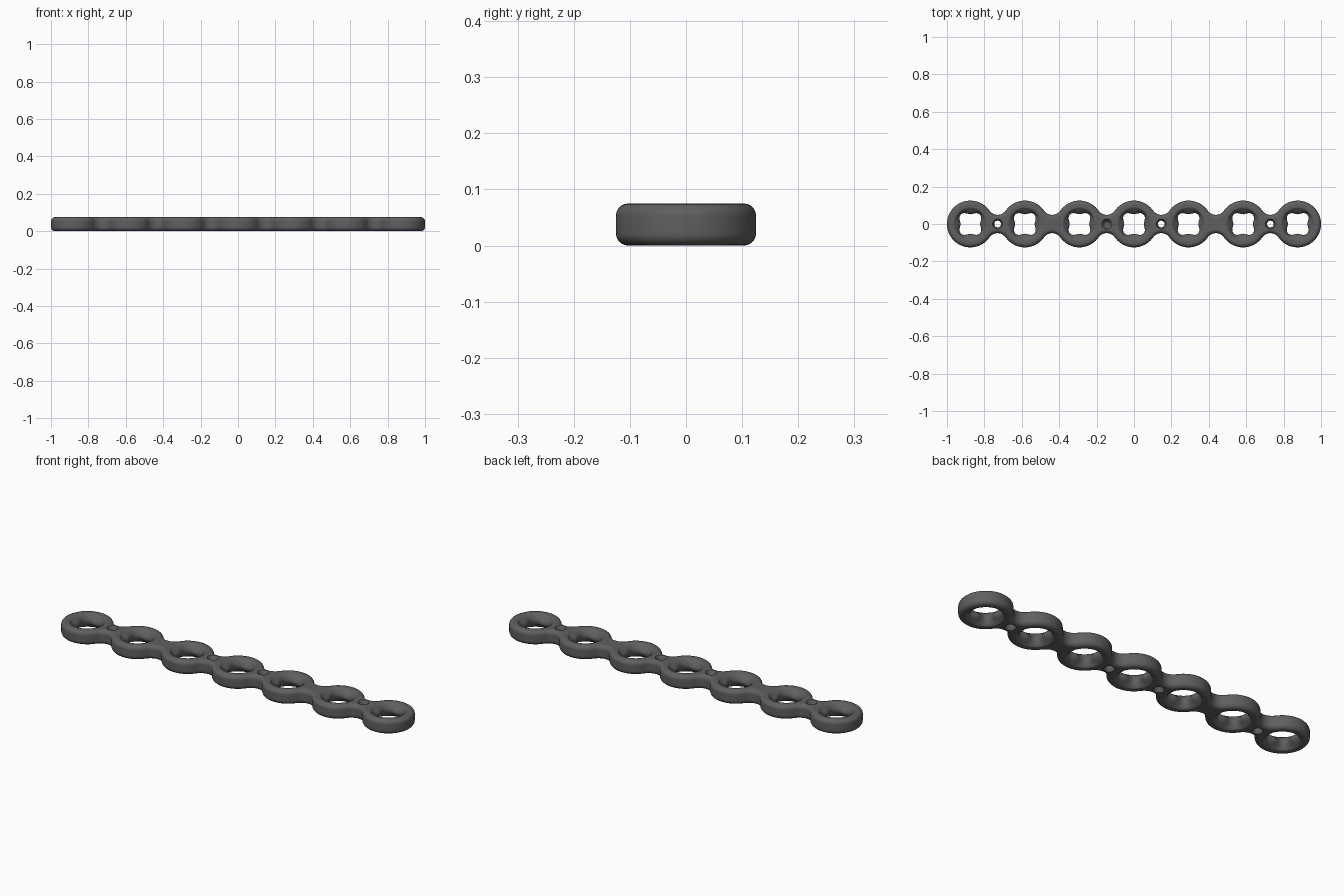
import bpy, bmesh, math

if "Cube" in bpy.data.objects:
    bpy.data.objects.remove(bpy.data.objects["Cube"])

H, R, PITCH, COUNT = 0.075, 0.125, 0.875 / 3, 7
NECK = 0.049                      # half width of the bridges
HALF = PITCH / 2
FIL = (HALF**2 + NECK**2 - R**2) / (2 * (R - NECK))   # fillet between rings
FY = NECK + FIL
TANGENT = math.atan2(FY, HALF)    # angle where ring meets fillet


def outline(d):
    """Plate outline shrunk inward by d, counter-clockwise."""
    def arc(cx, cy, r, a0, a1, n):
        return [(cx + r * math.cos(a0 + (a1 - a0) * i / n),
                 cy + r * math.sin(a0 + (a1 - a0) * i / n)) for i in range(n)]
    top = []
    for k in range(COUNT):
        cx = 0.875 - k * PITCH
        a0 = 0 if k == 0 else TANGENT
        a1 = math.pi if k == COUNT - 1 else math.pi - TANGENT
        top += arc(cx, 0, R - d, a0, a1, 28 if k in (0, COUNT - 1) else 20)
        if k < COUNT - 1:
            top += arc(cx - HALF, FY, FIL + d, -TANGENT, TANGENT - math.pi, 12)
    return top + [(-x, -y) for x, y in top]


def loft(bm, rings):
    """Closed solid through a stack of equal-length loops."""
    loops = [[bm.verts.new(p) for p in ring] for ring in rings]
    n = len(loops[0])
    for a, b in zip(loops, loops[1:]):
        for i in range(n):
            j = (i + 1) % n
            bm.faces.new((a[i], a[j], b[j], b[i]))
    bm.faces.new(loops[0][::-1])
    bm.faces.new(loops[-1])


def make(name, bm):
    bmesh.ops.recalc_face_normals(bm, faces=bm.faces)
    me = bpy.data.meshes.new(name)
    bm.to_mesh(me)
    bm.free()
    ob = bpy.data.objects.new(name, me)
    bpy.context.collection.objects.link(ob)
    return ob


# plate body with rounded top and bottom rims
E = 0.022
rim = [(E * (1 - math.sin(t)), E * (1 - math.cos(t)))
       for t in [math.pi / 2 * i / 5 for i in range(6)]]
profile = rim + [(d, H - z) for d, z in reversed(rim)]
bm = bmesh.new()
loft(bm, [[(x, y, z) for x, y in outline(d)] for d, z in profile])
plate = make("plate", bm)


def hole_ring(cx, z, r, lobe, n):
    pts = []
    for i in range(n):
        a = 2 * math.pi * i / n
        rr = r - lobe * math.cos(4 * a)
        pts.append((cx + rr * math.cos(a), rr * math.sin(a), z))
    return pts


# large holes: round flare at both faces, four-lobed waist between
bm = bmesh.new()
half = [(-0.004, 0.097, 0), (0.004, 0.085, 0), (0.012, 0.077, 0.003),
        (0.020, 0.070, 0.007), (0.028, 0.064, 0.010), (0.0375, 0.062, 0.010)]
big = half + [(H - z, r, l) for z, r, l in half[-2::-1]]
for k in range(COUNT):
    cx = (k - 3) * PITCH
    loft(bm, [hole_ring(cx, z, r, l, 48) for z, r, l in big])

# small flared wire holes in the bridges, one of them blind
small = [(-0.004, 0.030), (0.003, 0.025), (0.012, 0.020), (0.025, 0.018)]
through = small + [(H - z, r) for z, r in reversed(small)]
blind = small[:3] + [(0.024, 0.014), (0.028, 0.006)]
for k in (-2.5, 0.5, 2.5):
    loft(bm, [hole_ring(k * PITCH, z, r, 0, 20) for z, r in through])
for flip in (False, True):
    loft(bm, [hole_ring(-0.5 * PITCH, H - z if flip else z, r, 0, 20)
              for z, r in blind])
cutter = make("hole_cutter", bm)
cutter.hide_render = True

# cut the holes and keep the finished mesh
mod = plate.modifiers.new("holes", 'BOOLEAN')
mod.operation, mod.solver, mod.object = 'DIFFERENCE', 'EXACT', cutter
deps = bpy.context.evaluated_depsgraph_get()
done = bpy.data.meshes.new_from_object(plate.evaluated_get(deps))
plate.modifiers.clear()
plate.data = done
bpy.data.objects.remove(cutter)

# dark metal colour
mat = bpy.data.materials.new("dark_grey_metal")
mat.diffuse_color = (0.115, 0.115, 0.12, 1)
mat.use_nodes = True
mat.node_tree.nodes["Principled BSDF"].inputs["Base Color"].default_value = mat.diffuse_color
plate.data.materials.clear()
plate.data.materials.append(mat)

# smooth shading with flat faces kept flat
bpy.context.view_layer.objects.active = plate
plate.select_set(True)
bpy.ops.object.shade_smooth_by_angle(angle=math.radians(40))
wn = plate.modifiers.new("normals", 'WEIGHTED_NORMAL')
wn.keep_sharp = True
